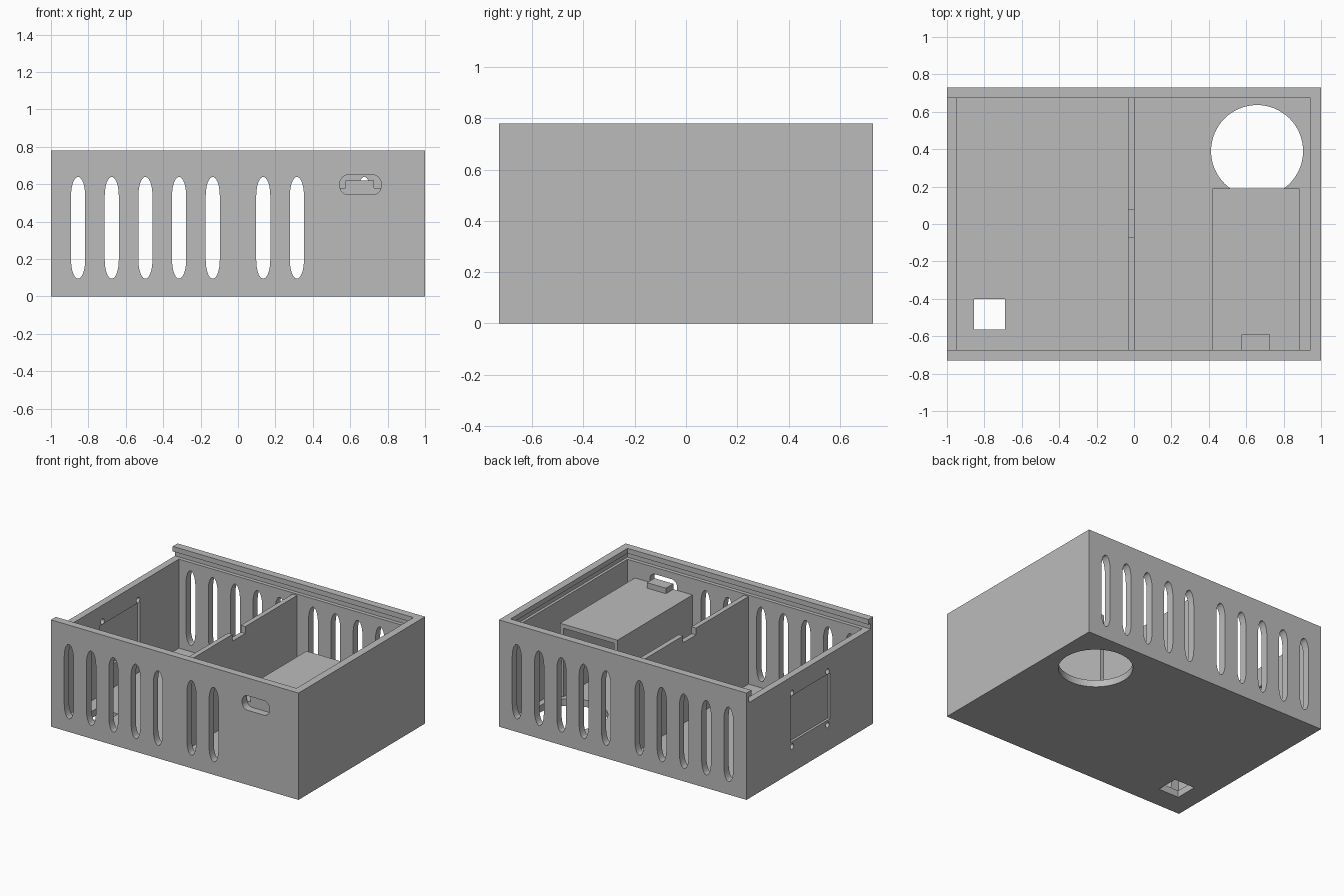
import bpy, bmesh, math

if "Cube" in bpy.data.objects:
    bpy.data.objects.remove(bpy.data.objects["Cube"])

grey = bpy.data.materials.new("plain_grey")
grey.diffuse_color = (0.5, 0.5, 0.5, 1)
grey.use_nodes = True
grey.node_tree.nodes["Principled BSDF"].inputs["Base Color"].default_value = grey.diffuse_color


def prism(name, pts, axis, a, b):
    """Extrude a closed 2D outline along an axis from a to b."""
    place = {'x': lambda u, v, w: (w, u, v),
             'y': lambda u, v, w: (u, w, v),
             'z': lambda u, v, w: (u, v, w)}[axis]
    bm = bmesh.new()
    lo = [bm.verts.new(place(u, v, a)) for u, v in pts]
    hi = [bm.verts.new(place(u, v, b)) for u, v in pts]
    bm.faces.new(lo)
    bm.faces.new(hi)
    n = len(pts)
    for i in range(n):
        j = (i + 1) % n
        bm.faces.new((lo[i], lo[j], hi[j], hi[i]))
    bmesh.ops.recalc_face_normals(bm, faces=bm.faces)
    me = bpy.data.meshes.new(name)
    bm.to_mesh(me)
    bm.free()
    me.materials.append(grey)
    ob = bpy.data.objects.new(name, me)
    bpy.context.collection.objects.link(ob)
    return ob


def box(name, x0, x1, y0, y1, z0, z1):
    return prism(name, [(x0, y0), (x1, y0), (x1, y1), (x0, y1)], 'z', z0, z1)


def rounded(cx, cy, hw, hh, rx, ry, n=10):
    """Rectangle outline with elliptical corners."""
    pts = []
    for q, (sx, sy) in enumerate([(1, 1), (-1, 1), (-1, -1), (1, -1)]):
        for i in range(n + 1):
            t = math.pi / 2 * (q + i / n)
            p = (round(cx + sx * (hw - rx) + rx * math.cos(t), 6),
                 round(cy + sy * (hh - ry) + ry * math.sin(t), 6))
            if not pts or math.dist(p, pts[-1]) > 1e-4:
                pts.append(p)
    if math.dist(pts[0], pts[-1]) < 1e-4:
        pts.pop()
    return pts


def circle(cx, cy, r, n):
    return [(cx + r * math.cos(2 * math.pi * i / n), cy + r * math.sin(2 * math.pi * i / n))
            for i in range(n)]


def cut(target, cutter):
    cutter.hide_render = True
    m = target.modifiers.new("cut", 'BOOLEAN')
    m.operation, m.solver, m.object = 'DIFFERENCE', 'EXACT', cutter
    bpy.context.view_layer.objects.active = target
    bpy.ops.object.modifier_apply(modifier=m.name)
    bpy.data.objects.remove(cutter)


# Case: hollow tray, open at the left for a sliding lid
case = box("case", -1, 1, -.73, .73, 0, .78)
cut(case, box("cavity", -.95, .945, -.675, .675, .05, 1))
cut(case, box("lid_entry", -1.1, -.9, -.675, .675, .70, 1))
cut(case, box("lid_groove", -1.1, .965, -.702, .702, .70, .743))

# Ventilation slots: ten at the back, seven at the front
right = [.135 + .18 * i for i in range(5)]
slots = [-x for x in right] + right
for x in slots:
    outline = rounded(x, .367, .0375, .272, .0375, .10)
    cut(case, prism("slot", outline, 'y', .6, .8))
    if x < .4:
        cut(case, prism("slot", outline, 'y', -.8, -.6))

# Socket opening in the front wall
cut(case, prism("socket", rounded(.655, .597, .11, .053, .045, .045), 'y', -.8, -.675))

# Floor openings
cut(case, prism("fan_hole", circle(.658, .39, .246, 64), 'z', -.1, .1))
cut(case, box("cable_hole", -.855, -.69, -.565, -.40, -.1, .1))

# Left wall: panel recessed on both sides, with four screw holes
for x0, x1 in ((-1.1, -.982), (-.968, -.8)):
    cut(case, box("panel_recess", x0, x1, -.235, .225, .225, .56))
for y in (-.205, .205):
    for z in (.19, .58):
        cut(case, prism("screw_hole", circle(y, z, .02, 20), 'x', -1.1, -.9))

# Divider with a cable notch
divider = box("divider", -.032, .004, -.68, .68, .04, .69)
cut(divider, box("notch", -.1, .1, -.07, .078, .64, .8))

# Power supply bay: shell open at the back and bottom
bay = box("supply_bay", .42, .885, -.675, .19, .045, .58)
cut(bay, box("bay_inside", .45, .855, -.64, .3, 0, .55))
box("connector_block", .575, .728, -.675, -.59, .575, .62)
